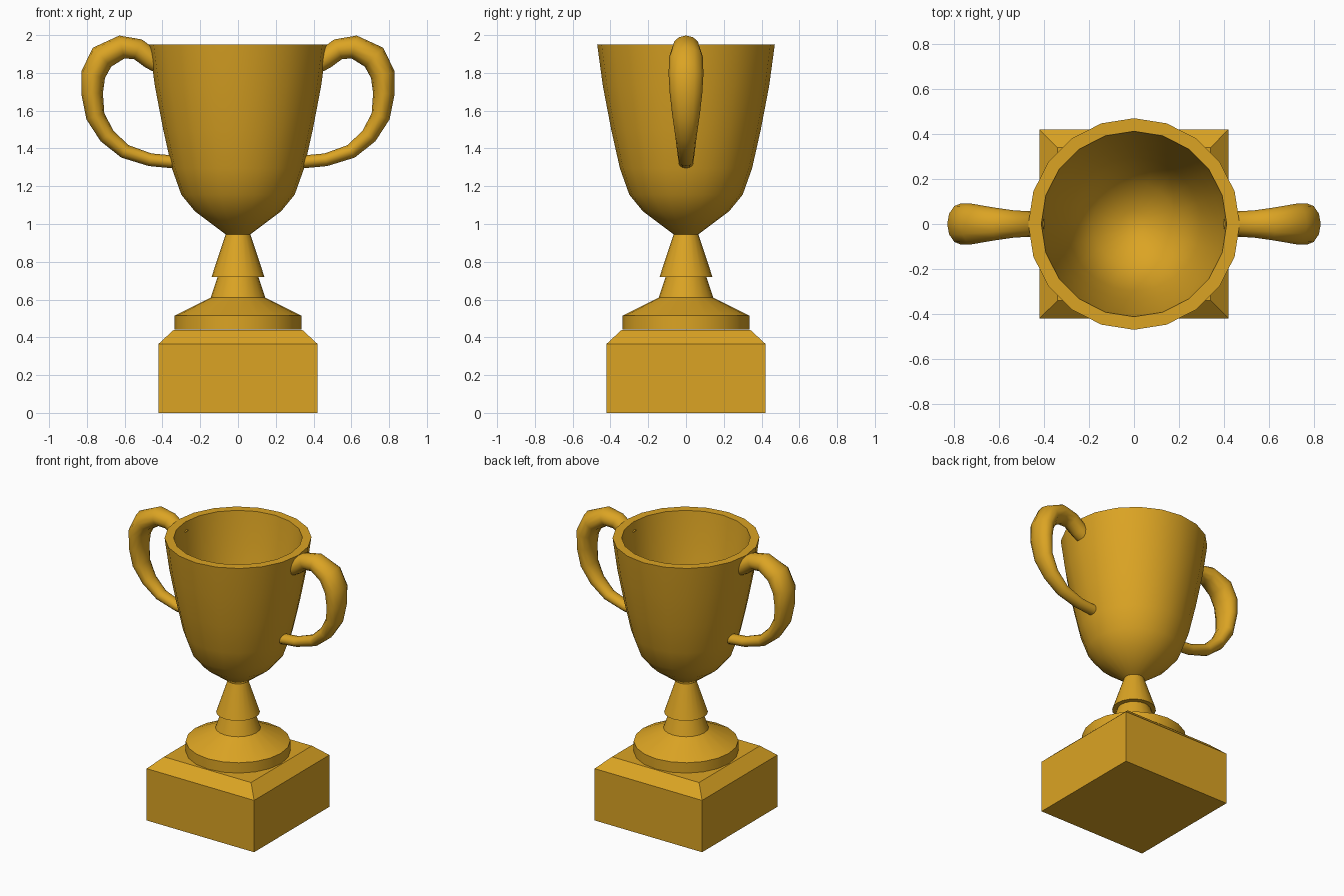
import bpy, bmesh, math
from mathutils import Vector

if "Cube" in bpy.data.objects:
    bpy.data.objects.remove(bpy.data.objects["Cube"])

gold = bpy.data.materials.new("gold")
gold.diffuse_color = (0.71, 0.37, 0.017, 1)
gold.use_nodes = True
gold.node_tree.nodes["Principled BSDF"].inputs["Base Color"].default_value = gold.diffuse_color


def finish(bm, name, angle=None):
    bmesh.ops.recalc_face_normals(bm, faces=bm.faces)
    me = bpy.data.meshes.new(name)
    bm.to_mesh(me)
    bm.free()
    me.materials.append(gold)
    ob = bpy.data.objects.new(name, me)
    bpy.context.collection.objects.link(ob)
    if angle:
        bpy.ops.object.select_all(action='DESELECT')
        ob.select_set(True)
        bpy.context.view_layer.objects.active = ob
        bpy.ops.object.shade_smooth_by_angle(angle=math.radians(angle))
    return ob


def skin(bm, rings):
    """Bridge consecutive vertex rings and cap both ends."""
    loops = [[bm.verts.new(p) for p in r] for r in rings]
    n = len(loops[0])
    for a, b in zip(loops, loops[1:]):
        for i in range(n):
            j = (i + 1) % n
            bm.faces.new((a[i], a[j], b[j], b[i]))
    bm.faces.new(loops[0][::-1])
    bm.faces.new(loops[-1])


def circle(r, z, n=20):
    return [(r * math.cos(2 * math.pi * i / n), r * math.sin(2 * math.pi * i / n), z)
            for i in range(n)]


def lathe(name, profile, angle):
    bm = bmesh.new()
    skin(bm, [circle(r, z) for r, z in profile])
    return finish(bm, name, angle)


# Square plinth with sloped top edge
bm = bmesh.new()
skin(bm, [[(sx * h, sy * h, z) for sx, sy in ((-1, -1), (1, -1), (1, 1), (-1, 1))]
          for h, z in ((0.42, 0), (0.42, 0.366), (0.34, 0.44))])
finish(bm, "plinth")

# Round foot, lower stem and flared collar
lathe("foot_disc", [(0.335, 0.442), (0.335, 0.515), (0.145, 0.61)], 25)
lathe("lower_stem", [(0.145, 0.61), (0.108, 0.72)], 30)
lathe("stem_collar", [(0.14, 0.72), (0.065, 0.947)], 30)

# Hollow cup: outside up, over the rim, inside down
lathe("cup", [(0.065, 0.945), (0.227, 1.066), (0.30, 1.155), (0.35, 1.295),
              (0.396, 1.50), (0.44, 1.73), (0.47, 1.95),
              (0.412, 1.95), (0.385, 1.73), (0.342, 1.51), (0.298, 1.32),
              (0.252, 1.20), (0.185, 1.11), (0.06, 1.03)], 40)

# Handle path: x, z, in-plane radius, sideways radius
path = [(0.425, 1.85, 0.05, 0.055), (0.462, 1.875, 0.054, 0.057), (0.53, 1.925, 0.056, 0.06),
        (0.615, 1.937, 0.062, 0.072), (0.72, 1.883, 0.07, 0.09), (0.767, 1.79, 0.065, 0.092),
        (0.772, 1.69, 0.057, 0.086), (0.755, 1.57, 0.05, 0.072), (0.694, 1.467, 0.044, 0.057),
        (0.60, 1.385, 0.038, 0.047), (0.465, 1.34, 0.034, 0.041), (0.335, 1.328, 0.034, 0.041)]
for side, name in ((1, "handle_right"), (-1, "handle_left")):
    rings = []
    for k, (x, z, r, w) in enumerate(path):
        a, b = path[max(k - 1, 0)], path[min(k + 1, len(path) - 1)]
        t = Vector((b[0] - a[0], b[1] - a[1])).normalized()
        ring = []
        for i in range(12):
            u = 2 * math.pi * i / 12
            c = r * math.cos(u)
            ring.append((side * (x - t.y * c), w * math.sin(u), z + t.x * c))
        rings.append(ring)
    bm = bmesh.new()
    skin(bm, rings)
    finish(bm, name, 50)
